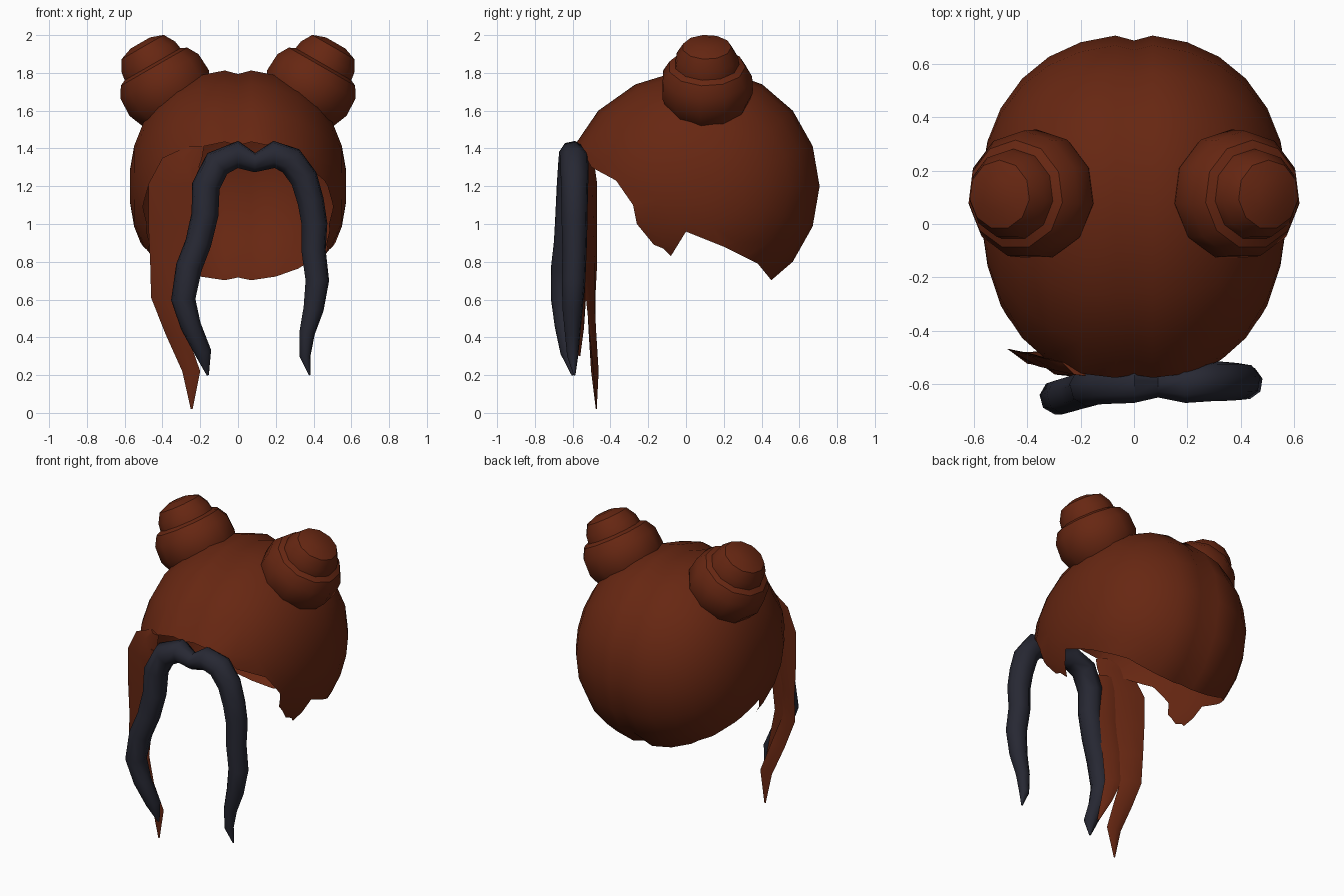
import bpy, bmesh, math
from mathutils import Vector

if "Cube" in bpy.data.objects:
    bpy.data.objects.remove(bpy.data.objects["Cube"])


def material(name, color):
    m = bpy.data.materials.new(name)
    m.use_nodes = True
    m.diffuse_color = (*color, 1)
    m.node_tree.nodes["Principled BSDF"].inputs["Base Color"].default_value = (*color, 1)
    return m


BROWN = material("auburn brown", (0.135, 0.02, 0.006))
DARK = material("dark slate", (0.02, 0.021, 0.033))


def activate(obj):
    bpy.ops.object.select_all(action="DESELECT")
    obj.select_set(True)
    bpy.context.view_layer.objects.active = obj


def smooth(obj, angle):
    activate(obj)
    bpy.ops.object.shade_smooth_by_angle(angle=math.radians(angle))


def loft(name, rings, mat):
    """Skin a list of closed rings with capped ends."""
    bm = bmesh.new()
    loops = [[bm.verts.new(p) for p in ring] for ring in rings]
    count = len(rings[0])
    for a, b in zip(loops, loops[1:]):
        for i in range(count):
            j = (i + 1) % count
            bm.faces.new((a[i], a[j], b[j], b[i]))
    bm.faces.new(loops[0])
    bm.faces.new(loops[-1])
    bmesh.ops.recalc_face_normals(bm, faces=bm.faces)
    mesh = bpy.data.meshes.new(name)
    bm.to_mesh(mesh)
    bm.free()
    mesh.materials.append(mat)
    obj = bpy.data.objects.new(name, mesh)
    bpy.context.collection.objects.link(obj)
    return obj


# Hair cap: rings around the x axis, pinched in the middle for the parting
def cap_ring(x):
    power = 2.2
    f = (1 - (abs(x) / 0.576) ** power) ** (1 / power)
    if x == 0:
        f = 0.965
    ring = []
    for i in range(18):
        a = math.tau * i / 18
        c, s = math.cos(a), math.sin(a)
        depth = 0.61 if c > 0 else 0.74
        ring.append((x, 0.1 + depth * f * c, 1.2 + 0.625 * f * s))
    return ring


half = [0.07, 0.2, 0.32, 0.42, 0.5, 0.55, 0.573]
cap = loft("hair_cap", [cap_ring(x) for x in [-x for x in reversed(half)] + [0] + half], BROWN)

# Hairline cutter, a side profile pushed through the cap
hairline = [(-1, 1.46), (-0.58, 1.44), (-0.5, 1.3), (-0.37, 1.23), (-0.28, 1.1),
            (-0.26, 1.0), (-0.17, 0.89), (-0.12, 0.87), (-0.08, 0.83), (0, 0.96),
            (0.2, 0.88), (0.38, 0.79), (0.47, 0.68), (0.55, 0.6), (0.55, 0.2), (-1, 0.2)]
cutter = loft("hairline_cutter", [[(x, y, z) for y, z in hairline] for x in (-1, 1)], BROWN)
cutter.hide_render = True
mod = cap.modifiers.new("hairline", "BOOLEAN")
mod.operation = "DIFFERENCE"
mod.solver = "EXACT"
mod.object = cutter
activate(cap)
bpy.ops.object.modifier_apply(modifier=mod.name)
bpy.data.objects.remove(cutter)

# Open the underside: only the cut faces reach across the parting
bm = bmesh.new()
bm.from_mesh(cap.data)
across = [f for f in bm.faces
          if min(v.co.x for v in f.verts) < -0.01 and max(v.co.x for v in f.verts) > 0.01]
bmesh.ops.delete(bm, geom=across, context="FACES")
bm.to_mesh(cap.data)
bm.free()
smooth(cap, 40)

# Buns: stepped lathe shapes leaning outward
bun_profile = [(0.12, -0.21), (0.2, -0.14), (0.245, -0.03), (0.24, 0.07), (0.205, 0.13),
               (0.172, 0.145), (0.165, 0.19), (0.13, 0.25), (0.06, 0.275)]
for side, label in ((1, "left"), (-1, "right")):
    axis = Vector((side * 0.5, 0, 0.87)).normalized()
    across = Vector((0, 1, 0))
    up = axis.cross(across)
    center = Vector((side * 0.38, 0.11, 1.72))
    rings = []
    for r, t in bun_profile:
        angles = [math.tau * i / 11 for i in range(11)]
        rings.append([center + axis * t + (across * math.cos(a) + up * math.sin(a)) * r
                      for a in angles])
    smooth(loft(label + "_bun", rings, BROWN), 35)

# Dark draped strand: tapered tube, points are x, y, z, radius
drape = [(-0.16, -0.6, 0.2, 0.006), (-0.185, -0.62, 0.32, 0.045), (-0.25, -0.64, 0.46, 0.055),
         (-0.29, -0.65, 0.6, 0.065), (-0.26, -0.645, 0.77, 0.07), (-0.21, -0.63, 0.9, 0.07),
         (-0.175, -0.62, 1.05, 0.072), (-0.17, -0.61, 1.2, 0.075), (-0.11, -0.6, 1.32, 0.077),
         (0, -0.6, 1.368, 0.073), (0.09, -0.6, 1.325, 0.052), (0.19, -0.6, 1.368, 0.073),
         (0.28, -0.59, 1.335, 0.077), (0.35, -0.59, 1.24, 0.075), (0.385, -0.59, 1.12, 0.072),
         (0.405, -0.59, 1.0, 0.07), (0.4, -0.59, 0.86, 0.066), (0.42, -0.595, 0.7, 0.064),
         (0.4, -0.6, 0.55, 0.055), (0.365, -0.6, 0.42, 0.042), (0.355, -0.6, 0.3, 0.03),
         (0.38, -0.59, 0.2, 0.005)]
curve = bpy.data.curves.new("dark_strand", "CURVE")
curve.dimensions = "3D"
curve.bevel_depth = 1
curve.bevel_resolution = 2
curve.use_fill_caps = True
spline = curve.splines.new("POLY")
spline.points.add(len(drape) - 1)
for point, (x, y, z, r) in zip(spline.points, drape):
    point.co = (x, y, z, 1)
    point.radius = r
curve.materials.append(DARK)
strand = bpy.data.objects.new("dark_strand", curve)
bpy.context.collection.objects.link(strand)
activate(strand)
bpy.ops.object.convert(target="MESH")
smooth(bpy.context.object, 50)


# Brown side locks: flat ribbons, rows are z, outer x, inner x, outer y, inner y
def lock(name, rows, thick):
    rings = []
    for z, xo, xi, yo, yi in rows:
        a, b = Vector((xo, yo, z)), Vector((xi, yi, z))
        mid = (a + b) / 2
        bulge = Vector((0, min(thick, (b - a).length / 4), 0))
        rings.append([a, mid - bulge, b, mid + bulge])
    smooth(loft(name, rings, BROWN), 50)


lock("outer_lock", [(1.41, -0.27, -0.18, -0.52, -0.57), (1.35, -0.4, -0.19, -0.49, -0.57),
                    (1.21, -0.475, -0.24, -0.47, -0.56), (1.0, -0.475, -0.27, -0.47, -0.55),
                    (0.8, -0.465, -0.32, -0.47, -0.54), (0.61, -0.46, -0.34, -0.48, -0.53),
                    (0.42, -0.385, -0.27, -0.48, -0.51), (0.22, -0.295, -0.2, -0.475, -0.49),
                    (0.02, -0.25, -0.24, -0.475, -0.475)], 0.02)
lock("inner_lock", [(1.3, -0.3, -0.17, -0.53, -0.57), (1.0, -0.3, -0.18, -0.53, -0.57),
                    (0.78, -0.345, -0.23, -0.53, -0.57), (0.6, -0.345, -0.25, -0.53, -0.57),
                    (0.45, -0.28, -0.22, -0.54, -0.57), (0.3, -0.2, -0.19, -0.56, -0.57)], 0.015)
